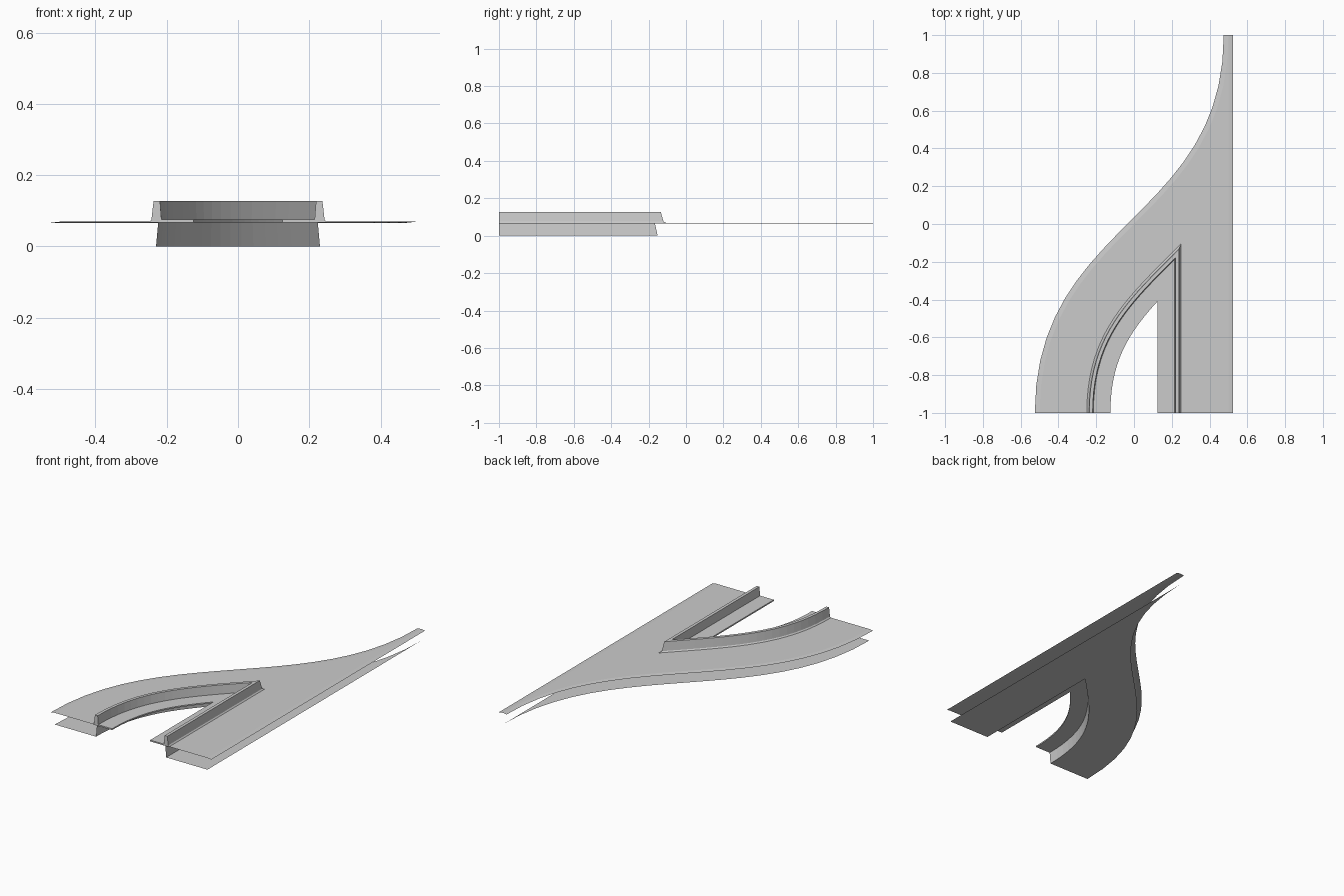
import bpy
import bmesh
from mathutils import Vector

if "Cube" in bpy.data.objects:
    bpy.data.objects.remove(bpy.data.objects["Cube"], do_unlink=True)

STEPS = 20
DECK_Z = 0.069
LIP_Z = 0.067

concrete = bpy.data.materials.new("light grey concrete")
concrete.use_nodes = True
GREY = (0.6, 0.6, 0.6, 1.0)
concrete.diffuse_color = GREY
concrete.node_tree.nodes["Principled BSDF"].inputs["Base Color"].default_value = GREY


def branch_point(d, t):
    """Point on the S-shaped branch line, shifted d towards the fork."""
    u = 1 - t
    x = -0.5 + 3 * t * t - 2 * t ** 3
    y = t ** 3 - u ** 3
    tangent = Vector((6 * t * u, 3 * (u * u + t * t))).normalized()
    return Vector((x + tangent.y * d, y - tangent.x * d))


def branch_line(d):
    """Branch line up to where it meets the straight line of equal offset."""
    low, high = 0.0, 1.0
    for _ in range(40):
        mid = (low + high) / 2
        if branch_point(d, mid).x < 0.5 - d:
            low = mid
        else:
            high = mid
    return [branch_point(d, high * i / STEPS) for i in range(STEPS + 1)]


def finish(name, bm):
    mesh = bpy.data.meshes.new(name)
    bm.to_mesh(mesh)
    bm.free()
    mesh.materials.append(concrete)
    obj = bpy.data.objects.new(name, mesh)
    bpy.context.collection.objects.link(obj)
    return obj


def sweep(name, profile, closed=False):
    """Sweep an (offset, height) profile along both roads, mitred at the fork."""
    bm = bmesh.new()
    branch, straight = [], []
    for d, z in profile:
        line = branch_line(d)
        branch.append([bm.verts.new((p.x, p.y, z)) for p in line])
        straight.append([bm.verts.new((0.5 - d, y, z)) for y in (-1, line[-1].y)])
    count = len(profile)
    for i in range(count if closed else count - 1):
        j = (i + 1) % count
        a, b = branch[i], branch[j]
        for k in range(STEPS):
            bm.faces.new((a[k], b[k], b[k + 1], a[k + 1]))
        a, b = straight[i], straight[j]
        bm.faces.new((a[0], a[1], b[1], b[0]))
    if closed:
        # End caps at the open ends of the two roads
        bm.faces.new([row[0] for row in reversed(branch)])
        bm.faces.new([row[0] for row in straight])
    return finish(name, bm)


def deck(name, inner, z, up):
    """Flat forked sheet between the outer road lines and the fork."""
    fork = branch_line(inner)
    outline = branch_line(0)
    outline += [Vector((0.5, -1)), Vector((0.5 - inner, -1))]
    outline += fork[:0:-1] + [fork[0]]
    bm = bmesh.new()
    face = bm.faces.new([bm.verts.new((p.x, p.y, z)) for p in outline])
    face.normal_update()
    if (face.normal.z > 0) != up:
        face.normal_flip()
    bmesh.ops.triangulate(bm, faces=[face])
    return finish(name, bm)


# Road sheets
deck("road_surface", 0.25, DECK_Z, True)
deck("road_underside", 0.27, 0.0, False)

# Sloping outer edges
sweep("road_edges", [(-0.025, 0.066), (0, DECK_Z)])

# Barrier with its ledge inside the fork
sweep("barrier_and_ledge", [
    (0.25, LIP_Z), (0.257, 0.075), (0.263, 0.127), (0.281, 0.127),
    (0.285, 0.075), (0.375, 0.075), (0.375, LIP_Z)], closed=True)

# Retaining wall below the barrier
sweep("retaining_wall", [(0.276, LIP_Z), (0.27, 0.0)])
